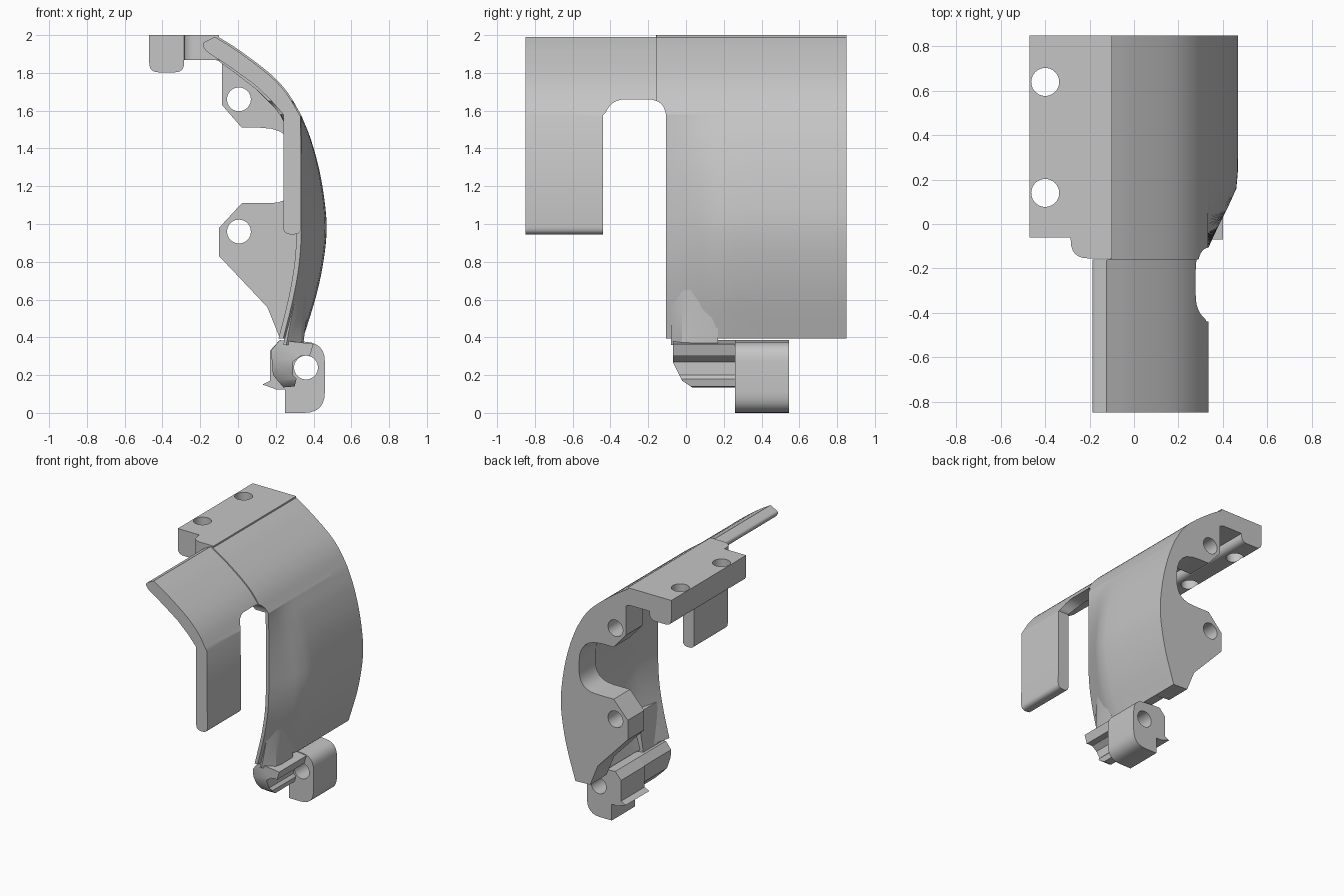
import bpy, bmesh, math
from mathutils import Vector

old = bpy.data.objects.get("Cube")
if old:
    bpy.data.objects.remove(old, do_unlink=True)

grey = bpy.data.materials.new("plain grey")
grey.use_nodes = True
GREY = (0.56, 0.56, 0.56, 1)
grey.diffuse_color = GREY
grey.node_tree.nodes["Principled BSDF"].inputs["Base Color"].default_value = GREY


def finish(name, bm):
    bmesh.ops.recalc_face_normals(bm, faces=bm.faces)
    mesh = bpy.data.meshes.new(name)
    bm.to_mesh(mesh)
    bm.free()
    mesh.materials.append(grey)
    ob = bpy.data.objects.new(name, mesh)
    bpy.context.collection.objects.link(ob)
    return ob


def rounded(points, steps=6):
    """Polygon whose corners carry an optional third value, the rounding length."""
    out, n = [], len(points)
    for i, p in enumerate(points):
        c = Vector(p[:2])
        if len(p) == 2:
            out.append(c)
            continue
        a = c + (Vector(points[i - 1][:2]) - c).normalized() * p[2]
        b = c + (Vector(points[(i + 1) % n][:2]) - c).normalized() * p[2]
        for k in range(steps + 1):
            t = k / steps
            out.append(a * (1 - t) ** 2 + c * 2 * t * (1 - t) + b * t * t)
    return out


def spline(points, steps=5):
    """Smooth curve through the points."""
    v = [Vector(p) for p in points]
    v = [2 * v[0] - v[1]] + v + [2 * v[-1] - v[-2]]
    out = []
    for i in range(1, len(v) - 2):
        a, b, c, d = v[i - 1:i + 3]
        for k in range(steps):
            t = k / steps
            out.append((2 * b + (c - a) * t + (2 * a - 5 * b + 4 * c - d) * t ** 2
                        + (3 * b - a - 3 * c + d) * t ** 3) / 2)
    return out + [v[-2]]


def loft(name, sections):
    bm = bmesh.new()
    rings = [[bm.verts.new(p) for p in s] for s in sections]
    n = len(rings[0])
    for r, s in zip(rings, rings[1:]):
        for i in range(n):
            j = (i + 1) % n
            bm.faces.new((r[i], r[j], s[j], s[i]))
    bm.faces.new(rings[0])
    bm.faces.new(rings[-1])
    return finish(name, bm)


def prism(name, points, axis, lo, hi):
    place = {"x": lambda p, d: (d, p[0], p[1]),
             "y": lambda p, d: (p[0], d, p[1]),
             "z": lambda p, d: (p[0], p[1], d)}[axis]
    return loft(name, [[place(p, d) for p in rounded(points)] for d in (lo, hi)])


def cylinder(u, v, axis, lo, hi, r=0.063):
    ring = [(u + r * math.cos(a), v + r * math.sin(a))
            for a in (math.tau * i / 40 for i in range(40))]
    return prism("hole_cutter", ring, axis, lo, hi)


def cut(ob, cutter):
    cutter.hide_render = True
    mod = ob.modifiers.new("cut", "BOOLEAN")
    mod.operation = "DIFFERENCE"
    mod.solver = "EXACT"
    mod.object = cutter
    bpy.context.view_layer.objects.active = ob
    bpy.ops.object.modifier_apply(modifier=mod.name)
    bpy.data.objects.remove(cutter, do_unlink=True)


# Outer curves: roof, widest shell section, and slimmer front section
roof = spline([(-0.12, 2.0), (0.0, 1.925), (0.165, 1.80), (0.26, 1.70), (0.333, 1.58)])
heights = (1.58, 1.45, 1.28, 1.1, 0.96, 0.8, 0.62, 0.395)
wide = spline(list(zip((0.333, 0.385, 0.432, 0.461, 0.469, 0.452, 0.414, 0.345), heights)))
slim = spline(list(zip((0.333, 0.335, 0.336, 0.336, 0.335, 0.325, 0.295, 0.24), heights)))


def shell_section(y, t):
    outer, inner = [], []
    n = len(wide) - 1
    for i, (a, b) in enumerate(zip(wide, slim)):
        p = a.lerp(b, t)
        rear = 0.11 - 0.04 * i / n
        thick = rear + (0.025 - rear) * t
        outer.append((p.x, y, p.y))
        inner.append((p.x - thick, y, p.y))
    return outer + inner[::-1]


# Curved shell, tapering towards the front
shell = loft("curved_shell", [shell_section(y, t) for y, t in
             ((0.65, 0), (0.4, 0), (0.24, 0.01), (0.16, 0.06), (0.08, 0.33),
              (-0.01, 0.67), (-0.105, 1))])

# Roof joining shell and mounting flange
inner_roof = [(0.22, 1.58), (0.19, 1.62), (0.1, 1.71), (-0.03, 1.81), (-0.1, 1.86)]
hood = prism("hood", roof + inner_roof, "y", -0.16, 0.65)

# Front arm with hanging tab
arm_outer = [(p.x - 0.003, p.y - 0.009) for p in roof]
arm = prism("front_arm", arm_outer + [(0.335, 0.945, 0.04), (0.24, 0.945, 0.04),
            (0.24, 1.58), (0.17, 1.66), (0.085, 1.74), (-0.04, 1.83),
            (-0.17, 1.915, 0.025), (-0.195, 1.955, 0.025)], "y", -0.85, -0.16)

# Arched gap between tab and shell
arch = [(-0.44, 0.5), (-0.44, 1.575), (-0.425, 1.59), (-0.395, 1.66, 0.075),
        (-0.105, 1.66, 0.1), (-0.105, 0.5)]
for part in (hood, arm):
    cut(part, prism("arch_cutter", arch, "x", 0.0, 0.6))

# Back wall with two lugs and a round bay between them
wall = prism("back_wall", roof + wide[1:] + [
    (0.22, 0.4), (0.155, 0.56), (-0.1, 0.83), (-0.1, 0.98), (0.02, 1.11),
    (0.315, 1.11, 0.15), (0.315, 1.51, 0.2), (0.02, 1.51), (-0.085, 1.63),
    (-0.085, 1.855), (-0.12, 1.87)], "y", 0.65, 0.85)
for z in (0.96, 1.66):
    cut(wall, cylinder(0.005, z, "y", 0.5, 1.0))

# Mounting flange with bolt holes
flange = prism("mounting_flange", [(-0.47, 2.0), (-0.285, 2.0), (-0.285, 1.803, 0.05),
               (-0.47, 1.803, 0.05)], "y", -0.06, 0.85)
for y in (0.14, 0.64):
    cut(flange, cylinder(-0.4, y, "z", 1.7, 2.1))
web = prism("flange_web", [(-0.285, 0.85), (-0.1, 0.85), (-0.1, -0.155),
            (-0.285, -0.155, 0.08)], "z", 1.868, 2.0)

# Hinge block
hinge = prism("hinge_block", [
    (0.25, 0.0), (0.46, 0.0, 0.11), (0.46, 0.37, 0.1), (0.22, 0.385), (0.17, 0.33),
    (0.17, 0.17), (0.13, 0.15), (0.2, 0.125), (0.25, 0.125)], "y", 0.26, 0.545)
cut(hinge, cylinder(0.36, 0.24, "y", 0.1, 0.7))

# Open rail in front of the hinge, slanted at its nose
rail = prism("hinge_rail", [
    (0.185, 0.2), (0.175, 0.33), (0.22, 0.385), (0.40, 0.365), (0.38, 0.30), (0.33, 0.30),
    (0.29, 0.27), (0.29, 0.2), (0.31, 0.18), (0.3, 0.14), (0.24, 0.135)],
    "y", -0.07, 0.26)
cut(rail, prism("nose_cutter", [(-0.2, 0.27), (-0.07, 0.27), (-0.02, 0.17), (0.04, 0.13),
                (0.04, 0.0), (-0.2, 0.0)], "x", 0.0, 0.6))
cut(rail, cylinder(0.36, 0.24, "y", -0.3, 0.4))

# Boss that blends the rail into the shell
boss = loft("rail_boss", [
    [(0.24, y, 0.36), (low, y, 0.36), (mid, y, 0.55), (top, y, 0.67), (0.29, y, 0.67)]
    for y, low, mid, top in ((-0.08, 0.255, 0.292, 0.31), (-0.02, 0.335, 0.337, 0.335),
                             (0.03, 0.345, 0.35, 0.36), (0.17, 0.343, 0.37, 0.39))])

# Smooth curves, sharp edges
bpy.ops.object.select_all(action="DESELECT")
for ob in (shell, hood, arm, wall, flange, web, hinge, rail, boss):
    ob.select_set(True)
bpy.context.view_layer.objects.active = shell
bpy.ops.object.shade_smooth_by_angle(angle=math.radians(30))
